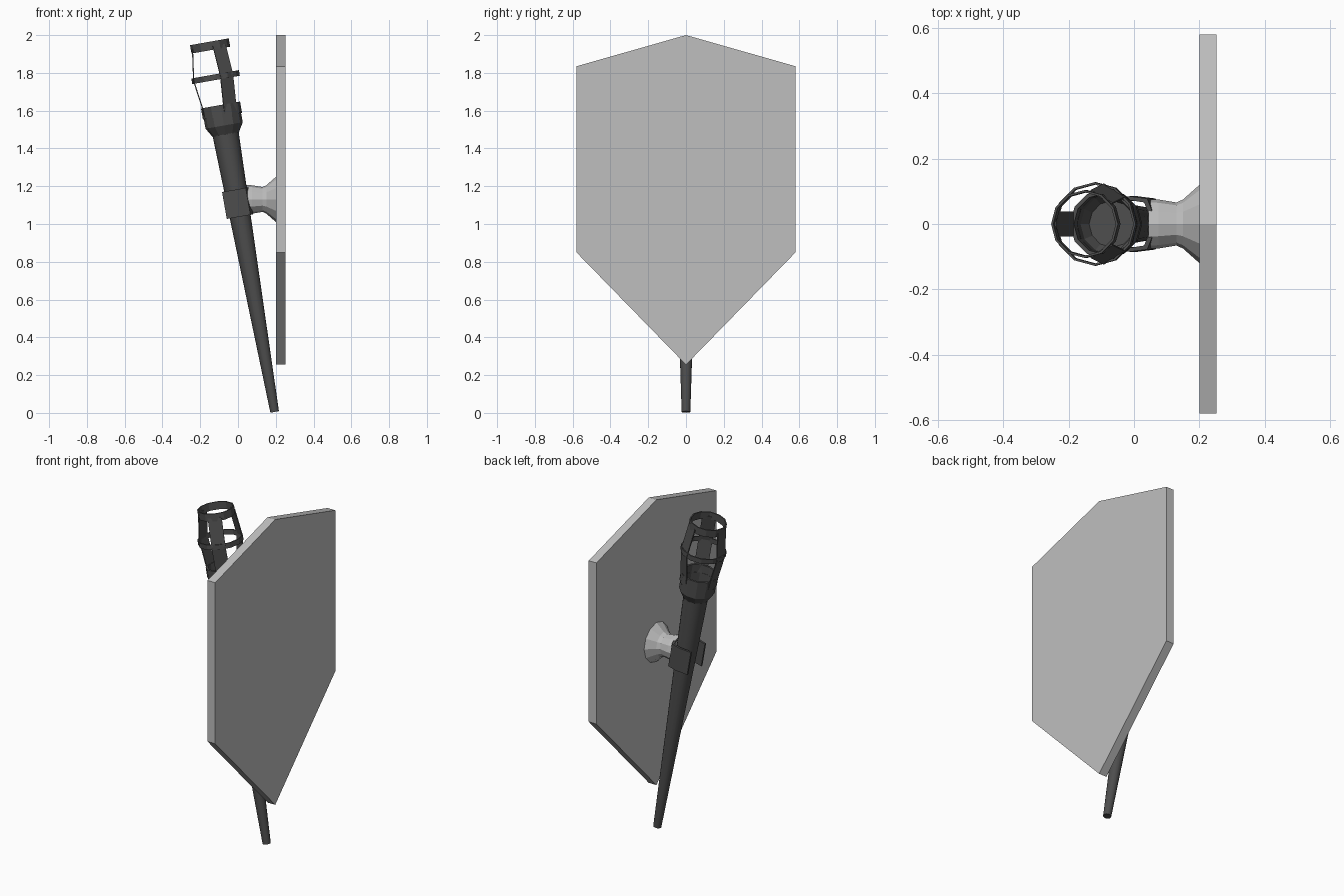
import bpy, bmesh, math
from mathutils import Matrix, Vector

if "Cube" in bpy.data.objects:
    bpy.data.objects.remove(bpy.data.objects["Cube"])


def material(name, value):
    m = bpy.data.materials.new(name)
    m.diffuse_color = (value, value, value, 1)
    m.use_nodes = True
    m.node_tree.nodes["Principled BSDF"].inputs["Base Color"].default_value = m.diffuse_color
    return m


IRON = material("dark iron", 0.075)
STONE = material("light grey", 0.52)

# Torch frame: local z runs up the leaning shaft
TILT = Matrix.Translation((0.194, 0, 0.005)) @ Matrix.Rotation(math.radians(-10), 4, 'Y')
# Bracket frame: local z runs along +x towards the wall plate
SIDE = Matrix.Translation((0, 0, 1.13)) @ Matrix.Rotation(math.radians(90), 4, 'Y')


def finish(name, bm, mat, frame, smooth=None):
    bmesh.ops.recalc_face_normals(bm, faces=bm.faces)
    bm.transform(frame)
    me = bpy.data.meshes.new(name)
    bm.to_mesh(me)
    bm.free()
    me.materials.append(mat)
    ob = bpy.data.objects.new(name, me)
    bpy.context.collection.objects.link(ob)
    if smooth:
        bpy.ops.object.select_all(action='DESELECT')
        ob.select_set(True)
        bpy.context.view_layer.objects.active = ob
        bpy.ops.object.shade_smooth_by_angle(angle=math.radians(smooth))
    return ob


def lathe(name, profile, mat, frame, sides=12, closed=False, smooth=None):
    """Revolve (radius, height) points; open profiles get end caps."""
    bm = bmesh.new()
    rings = [[bm.verts.new((r * math.cos(2 * math.pi * i / sides),
                            r * math.sin(2 * math.pi * i / sides), z))
              for i in range(sides)] for r, z in profile]
    pairs = list(zip(rings, rings[1:]))
    if closed:
        pairs.append((rings[-1], rings[0]))
    else:
        bm.faces.new(rings[0])
        bm.faces.new(rings[-1])
    for a, b in pairs:
        for i in range(sides):
            j = (i + 1) % sides
            bm.faces.new((a[i], a[j], b[j], b[i]))
    return finish(name, bm, mat, frame, smooth)


def prism(name, outline, offset, mat, frame):
    """Extrude a flat outline by an offset vector."""
    bm = bmesh.new()
    face = bm.faces.new([bm.verts.new(p) for p in outline])
    new = bmesh.ops.extrude_face_region(bm, geom=[face])['geom']
    bmesh.ops.translate(bm, vec=offset, verts=[v for v in new if isinstance(v, bmesh.types.BMVert)])
    return finish(name, bm, mat, frame)


# Wall plate
plate = [(0, 2.0), (0.58, 1.835), (0.58, 0.85), (0, 0.255), (-0.58, 0.85), (-0.58, 1.835)]
prism("wall_plate", [(0.2, y, z) for y, z in plate], (0.052, 0, 0), STONE, Matrix())

# Flared bracket between plate and cuff
lathe("bracket", [(0.076, 0.045), (0.075, 0.075), (0.066, 0.13), (0.075, 0.15), (0.122, 0.203)],
      STONE, SIDE)

# U-shaped cuff, open away from the wall
half = [(-0.072, 0.074), (0.0, 0.085), (0.055, 0.078), (0.07, 0.04)]
inner = [(-0.072, 0.062), (0.0, 0.073), (0.045, 0.066), (0.058, 0.034)]
loop = (half + [(x, -y) for x, y in reversed(half)]
        + [(x, -y) for x, y in inner] + list(reversed(inner)))
prism("cuff", [(x, y, 1.05) for x, y in loop], (0, 0, 0.145), IRON, TILT)

# Tapered shaft
lathe("shaft", [(0.023, 0), (0.07, 1.5)], IRON, TILT, sides=16, smooth=35)

# Hollow cup with a slightly wider lip
lathe("cup", [(0.07, 1.49), (0.1, 1.54), (0.1, 1.6), (0.092, 1.6), (0.092, 1.54), (0.07, 1.503)],
      IRON, TILT)
lathe("cup_floor", [(0.072, 1.492), (0.072, 1.505)], IRON, TILT)


def band(name, r, z0, z1, t=0.007):
    lathe(name, [(r, z0), (r, z1), (r - t, z1), (r - t, z0)], IRON, TILT, closed=True)


band("cup_lip", 0.105, 1.59, 1.65, 0.012)
band("middle_ring", 0.128, 1.785, 1.815)
band("top_ring", 0.104, 1.945, 1.99)

# Three bowed cage struts
bow = [(0.095, 1.6), (0.1, 1.65), (0.121, 1.8), (0.098, 1.965)]
strip = bow + [(r - 0.006, z) for r, z in reversed(bow)]
for k in range(3):
    spin = TILT @ Matrix.Rotation(math.radians(60 + 120 * k), 4, 'Z')
    prism("cage_strut_%d" % (k + 1), [(r, -0.039, z) for r, z in strip], (0, 0.078, 0), IRON, spin)
